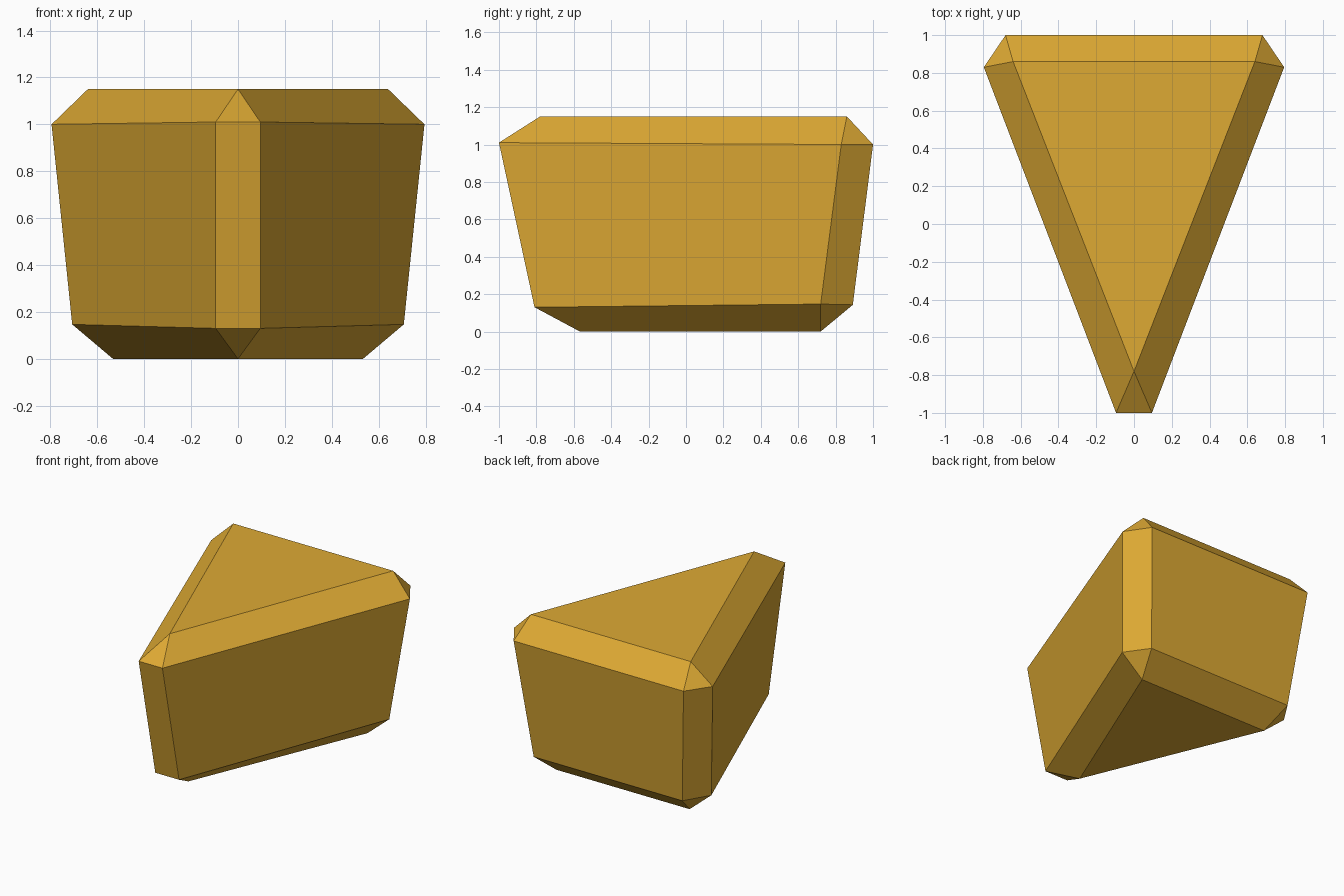
import bpy, bmesh

if "Cube" in bpy.data.objects:
    bpy.data.objects.remove(bpy.data.objects["Cube"])

gold = bpy.data.materials.new("golden yellow")
gold.diffuse_color = (0.73, 0.40, 0.034, 1)
gold.use_nodes = True
gold.node_tree.nodes["Principled BSDF"].inputs["Base Color"].default_value = gold.diffuse_color


def mirrored_ring(front, side, back):
    """Six-sided outline, two points per corner: front, right back, left back."""
    m = lambda p: (-p[0], p[1], p[2])
    return [m(front), front, side, back, m(back), m(side)]


# Outlines from the bevelled, tapering wedge
upper = mirrored_ring((0.095, -1.0, 1.01), (0.795, 0.83, 1.0), (0.68, 1.0, 1.0))
lower = mirrored_ring((0.095, -0.81, 0.13), (0.707, 0.72, 0.147), (0.595, 0.892, 0.143))
top = [(0, -0.78, 1.15), (0.64, 0.86, 1.15), (-0.64, 0.86, 1.15)]
bottom = [(0, -0.567, 0), (0.533, 0.72, 0), (-0.533, 0.72, 0)]

bm = bmesh.new()
U, L, T, B = [[bm.verts.new(p) for p in pts] for pts in (upper, lower, top, bottom)]

# Tapered walls and corner bevels
for i in range(6):
    j = (i + 1) % 6
    bm.faces.new((L[i], L[j], U[j], U[i]))

# Triangular caps, each with sloped edges and corner facets
for cap, ring in ((T, U), (B, L)):
    bm.faces.new(cap)
    for c in range(3):
        n = (c + 1) % 3
        bm.faces.new((cap[c], ring[2 * c], ring[2 * c + 1]))
        bm.faces.new((cap[c], ring[2 * c + 1], ring[2 * n], cap[n]))
bmesh.ops.recalc_face_normals(bm, faces=bm.faces)

mesh = bpy.data.meshes.new("wedge_block")
bm.to_mesh(mesh)
bm.free()
mesh.materials.append(gold)
bpy.context.collection.objects.link(bpy.data.objects.new("wedge_block", mesh))
